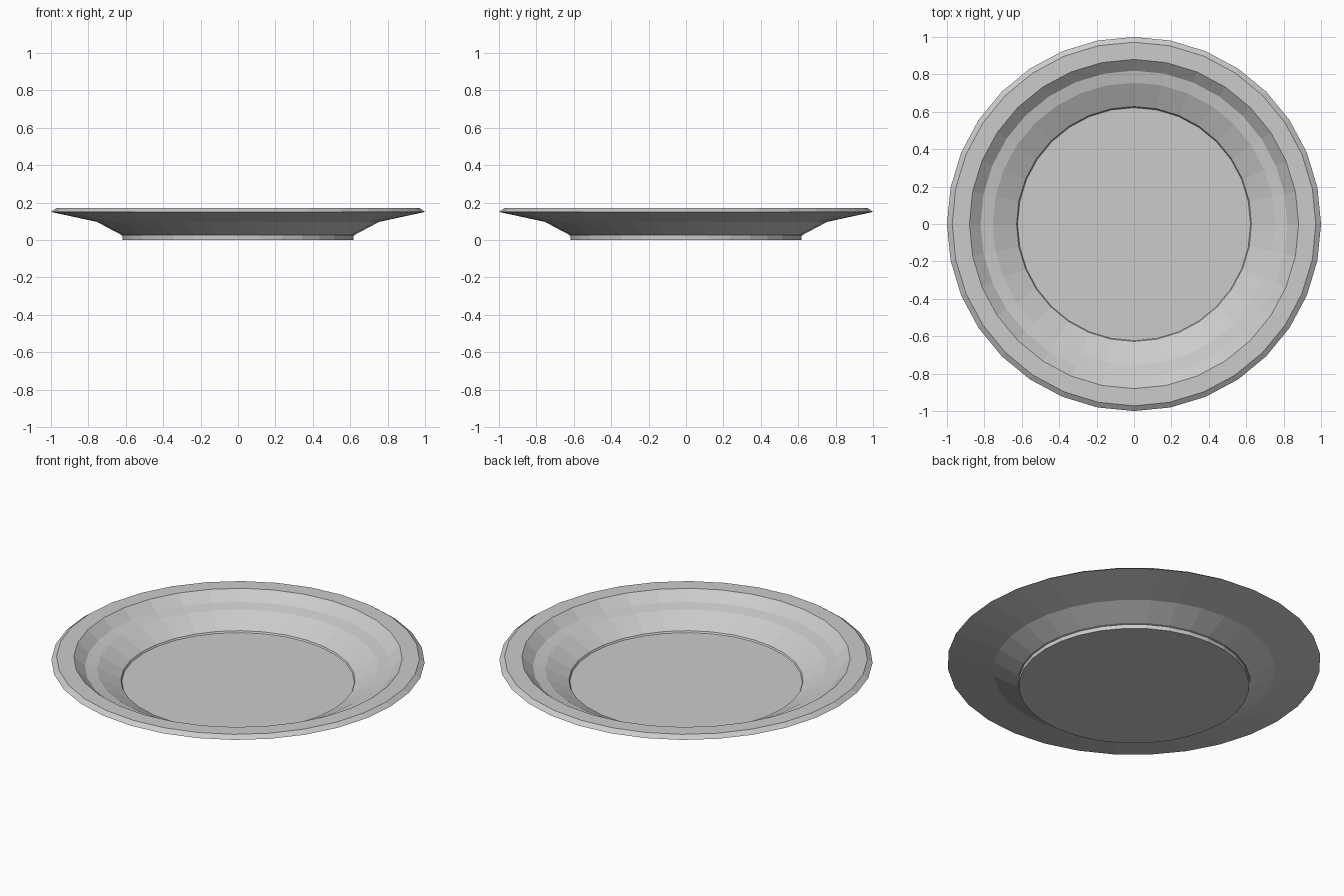
import bpy, bmesh
from math import sin, cos, tau

if "Cube" in bpy.data.objects:
    bpy.data.objects.remove(bpy.data.objects["Cube"])

SIDES = 32

# Plate cross-section (radius, height): foot, underside, rim, inner wall, floor
PROFILE = [
    (0.617, 0.0), (0.617, 0.024), (0.755, 0.097), (1.0, 0.15),
    (0.972, 0.17), (0.88, 0.17), (0.82, 0.117), (0.755, 0.103),
    (0.628, 0.037), (0.622, 0.025),
]


def lathe(name, profile, sides):
    bm = bmesh.new()
    rings = [[bm.verts.new((r * cos(tau * i / sides), r * sin(tau * i / sides), z))
              for i in range(sides)] for r, z in profile]
    # Walls between neighbouring rings
    for a, b in zip(rings, rings[1:]):
        for i in range(sides):
            j = (i + 1) % sides
            bm.faces.new((a[i], a[j], b[j], b[i]))
    # Flat underside and flat floor
    bm.faces.new(rings[0][::-1])
    bm.faces.new(rings[-1])
    bmesh.ops.recalc_face_normals(bm, faces=bm.faces)
    mesh = bpy.data.meshes.new(name)
    bm.to_mesh(mesh)
    bm.free()
    obj = bpy.data.objects.new(name, mesh)
    bpy.context.collection.objects.link(obj)
    return obj


lathe("plate", PROFILE, SIDES)
